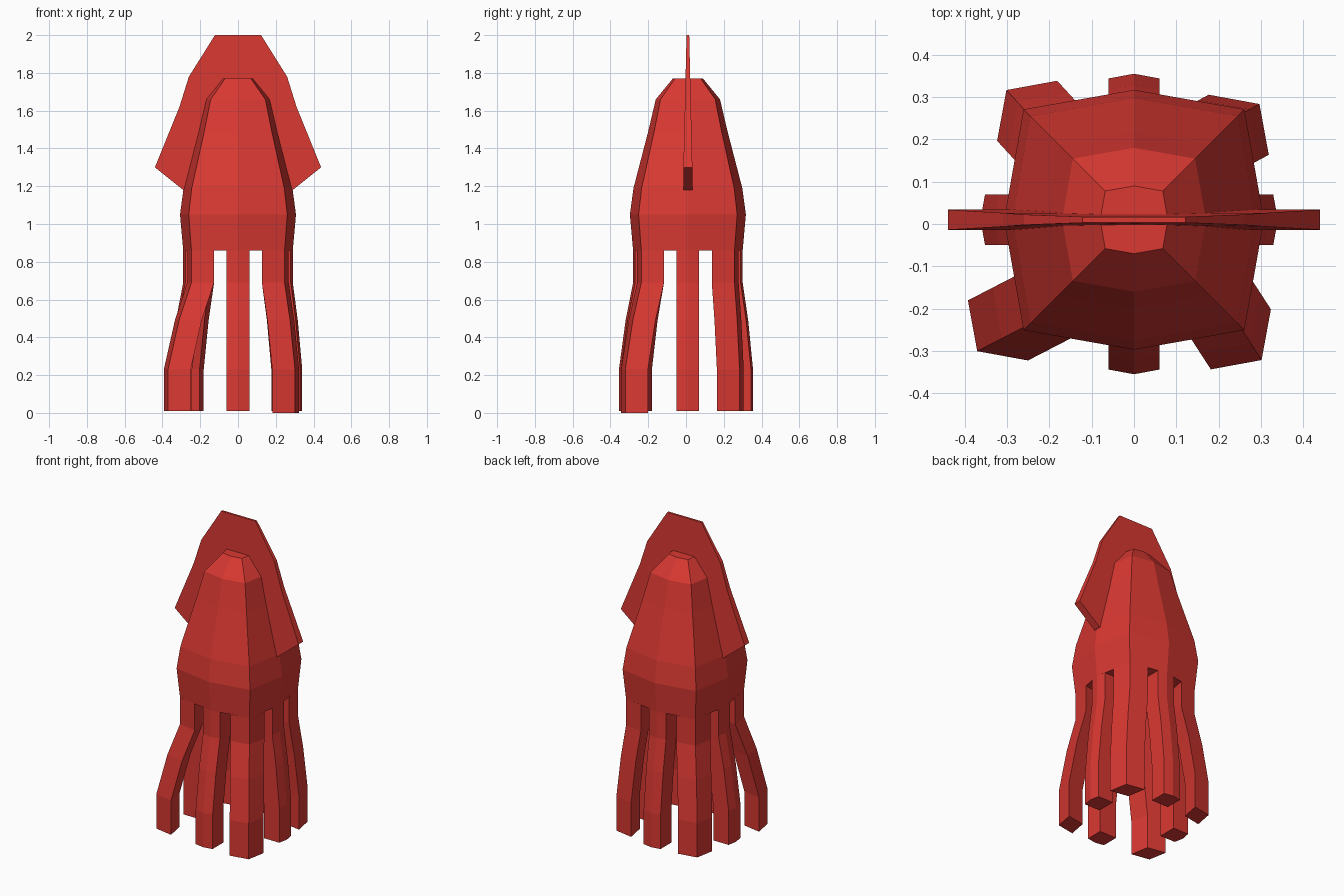
import bpy
import bmesh
from mathutils import Vector

cube = bpy.data.objects.get("Cube")
if cube:
    bpy.data.objects.remove(cube, do_unlink=True)

red = bpy.data.materials.new("squid_red")
red.use_nodes = True
colour = (0.70, 0.04, 0.032, 1)
red.diffuse_color = colour
red.node_tree.nodes["Principled BSDF"].inputs["Base Color"].default_value = colour

CY = 0.01          # depth of the body axis
CORNER = 0.85      # corner reach relative to the mid-side ridge
BASE = 0.29        # mid-side radius where the arms begin


def loft(name, rings):
    """Skin a stack of equal-length rings and cap both ends."""
    bm = bmesh.new()
    loops = [[bm.verts.new(p) for p in ring] for ring in rings]
    n = len(loops[0])
    for a, b in zip(loops, loops[1:]):
        for i in range(n):
            j = (i + 1) % n
            bm.faces.new((a[i], a[j], b[j], b[i]))
    bm.faces.new(loops[0])
    bm.faces.new(loops[-1])
    bmesh.ops.recalc_face_normals(bm, faces=bm.faces)
    mesh = bpy.data.meshes.new(name)
    bm.to_mesh(mesh)
    bm.free()
    mesh.materials.append(red)
    obj = bpy.data.objects.new(name, mesh)
    bpy.context.collection.objects.link(obj)
    return obj


# Mantle: rounded-square rings with a ridge down each side
def mantle_ring(z, r):
    c = r * CORNER
    pts = [(r, 0), (c, c), (0, r), (-c, c), (-r, 0), (-c, -c), (0, -r), (c, -c)]
    return [(x, y + CY, z) for x, y in pts]


profile = [(0.86, BASE), (1.05, 0.307), (1.19, 0.288), (1.49, 0.21), (1.66, 0.17), (1.77, 0.08)]
loft("mantle", [mantle_ring(z, r) for z, r in profile])

# Fin: thin blade, thicker towards its lower tips
half = [(0.122, 2.0), (0.26, 1.78), (0.31, 1.62), (0.44, 1.30), (0.29, 1.18)]
outline = half + [(-x, z) for x, z in reversed(half)]


def fin_side(side):
    return [(x, CY + side * min(0.024, 0.007 + 0.024 * (2.0 - z)), z) for x, z in outline]


loft("fin", [fin_side(-1), fin_side(1)])


# Arms: a constant section that drifts outward below the root
def arm(name, section, drift, foot=0.01):
    steps = [(0.86, 0), (0.69, 0), (0.49, 0.53), (0.23, 1), (foot, 1)]
    loft(name, [[(p.x + drift[0] * f, p.y + CY + drift[1] * f, z) for p in section]
                for z, f in steps])


def side_section(dx, dy):
    out, across = Vector((dx, dy)), Vector((-dy, dx))
    ridge, edge, inner = out * BASE, out * (BASE - 0.011), out * (BASE - 0.12)
    w = across * 0.06
    return [ridge, edge + w, inner + w, inner - w, edge - w]


def corner_section(sx, sy):
    c = Vector((sx, sy)) * BASE * CORNER
    u = Vector((-0.12 * sx, 0.022 * sy))
    v = Vector((0.022 * sx, -0.12 * sy))
    return [c, c + u, c + u + v, c + v]


arm("front_arm", side_section(0, -1), (0, -0.075))
arm("back_arm", side_section(0, 1), (0, 0.055))
arm("left_arm", side_section(1, 0), (0.05, 0))
arm("right_arm", side_section(-1, 0), (-0.073, 0))
arm("front_left_arm", corner_section(1, -1), (0.055, -0.085), 0)
arm("front_right_arm", corner_section(-1, -1), (-0.124, -0.064))
arm("back_left_arm", corner_section(1, 1), (0.05, 0.027))
arm("back_right_arm", corner_section(-1, 1), (-0.055, 0.06))
